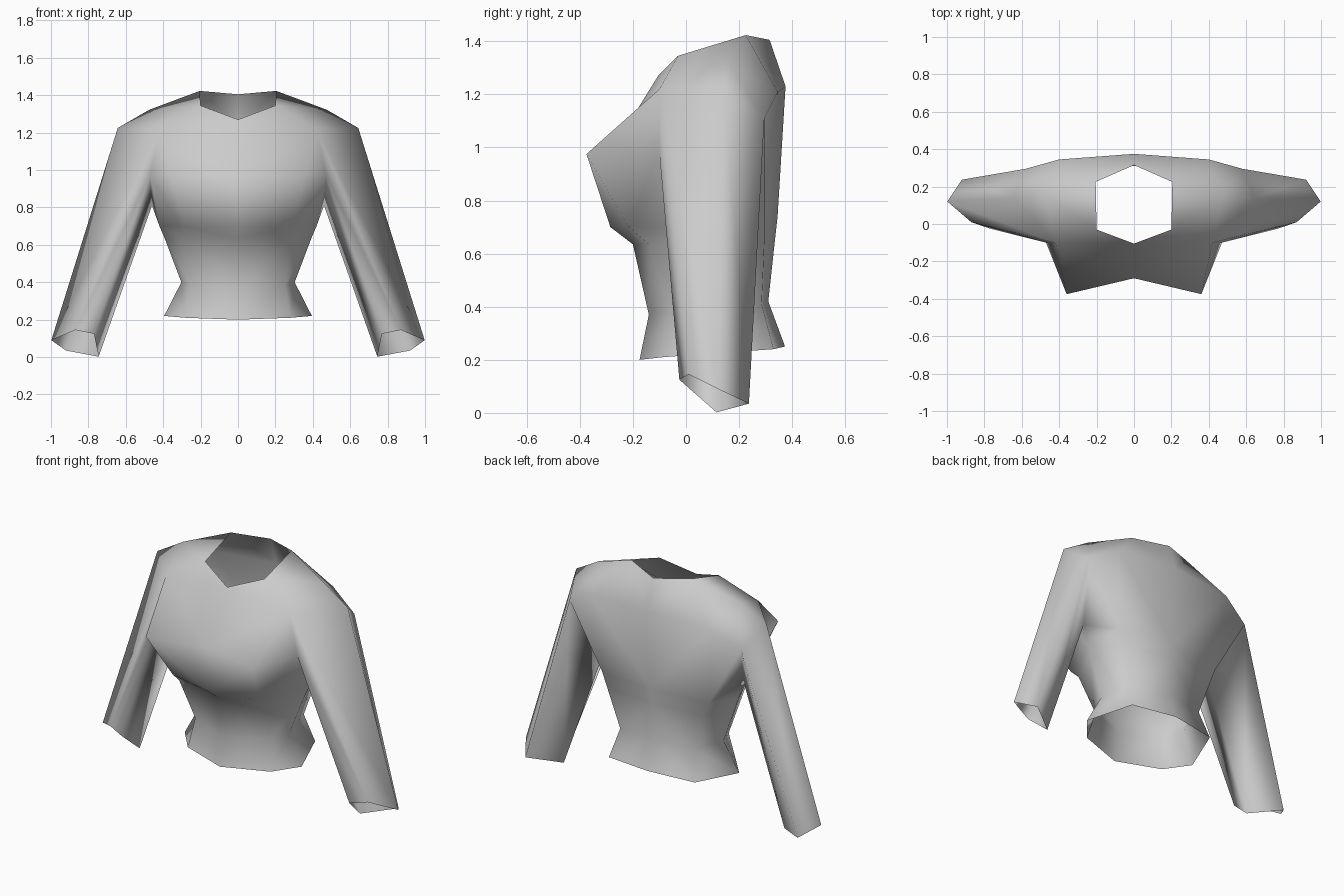
import bpy
import bmesh

cube = bpy.data.objects.get("Cube")
if cube:
    bpy.data.objects.remove(cube, do_unlink=True)

fabric = bpy.data.materials.new("grey_fabric")
fabric.use_nodes = True
GREY = (0.6, 0.6, 0.6, 1.0)
fabric.diffuse_color = GREY
fabric.node_tree.nodes["Principled BSDF"].inputs["Base Color"].default_value = GREY

bm = bmesh.new()


def ring(points):
    return [bm.verts.new(p) for p in points]


def bridge(a, b, closed=False):
    n = len(a)
    for i in range(n if closed else n - 1):
        j = (i + 1) % n
        bm.faces.new((a[i], a[j], b[j], b[i]))


# Torso half rings, from front centre round the side to back centre
hem = ring([(0, -.175, .2), (.28, -.085, .21), (.395, .05, .22), (.29, .33, .24), (0, .373, .25)])
waist = ring([(0, -.14, .37), (.25, -.055, .385), (.303, .07, .4), (.245, .285, .41), (0, .31, .42)])
ribs = ring([(0, -.2, .635), (.3, -.14, .635), (.392, .08, .635), (.325, .295, .64), (0, .335, .65)])
under_bust = ring([(0, -.285, .7), (.29, -.215, .7), (.42, .09, .7), (.36, .295, .73), (0, .345, .74)])
for low, high in ((hem, waist), (waist, ribs), (ribs, under_bust)):
    bridge(low, high)

# Sleeve: armhole ring to cuff ring
armhole = ring([(.47, -.1, .975), (.42, -.1, 1.22), (.643, .14, 1.225), (.58, .295, 1.11), (.46, .1, .81)])
cuff = ring([(.77, -.025, .125), (.87, .01, .145), (.998, .12, .09), (.92, .237, .035), (.745, .115, .002)])
bridge(armhole, cuff, closed=True)

# Chest, shoulder and neckline points
neck_front, neck_side, neck_back, neck_mid = ring(
    [(0, -.105, 1.27), (.2, -.03, 1.345), (.205, .225, 1.423), (0, .315, 1.405)])
chest_mid, bust = ring([(0, -.29, .97), (.36, -.375, .975)])
shoulder, blade, back_mid = ring([(.475, .155, 1.322), (.4, .345, 1.21), (0, .375, 1.23)])
arm_front, collarbone, arm_top, arm_back, armpit = armhole
f_mid, f_side, side, b_side, b_mid = under_bust

for face in (
    # Chest
    (neck_front, neck_side, collarbone),
    (neck_front, collarbone, chest_mid),
    (collarbone, bust, chest_mid),
    (collarbone, arm_front, bust),
    (chest_mid, bust, f_mid),
    (bust, f_side, f_mid),
    (bust, arm_front, f_side),
    (arm_front, armpit, side, f_side),
    # Shoulder
    (neck_side, neck_back, shoulder),
    (neck_side, shoulder, collarbone),
    (collarbone, shoulder, arm_top),
    (shoulder, blade, arm_back, arm_top),
    # Back
    (neck_back, neck_mid, back_mid, blade),
    (neck_back, blade, shoulder),
    (blade, back_mid, b_mid, b_side),
    (arm_back, blade, b_side),
    (armpit, arm_back, b_side, side),
):
    bm.faces.new(face)

# Consistent outward normals
bmesh.ops.recalc_face_normals(bm, faces=bm.faces)
bm.normal_update()
front_face = next(f for f in bm.faces if chest_mid in f.verts and f_mid in f.verts)
if front_face.normal.y > 0:
    bmesh.ops.reverse_faces(bm, faces=bm.faces)

mesh = bpy.data.meshes.new("shirt")
bm.to_mesh(mesh)
bm.free()
mesh.materials.append(fabric)
mesh.shade_smooth()
shirt = bpy.data.objects.new("shirt", mesh)
bpy.context.collection.objects.link(shirt)

# Other half
mirror = shirt.modifiers.new("mirror", 'MIRROR')
mirror.use_clip = True
mirror.merge_threshold = 0.001
